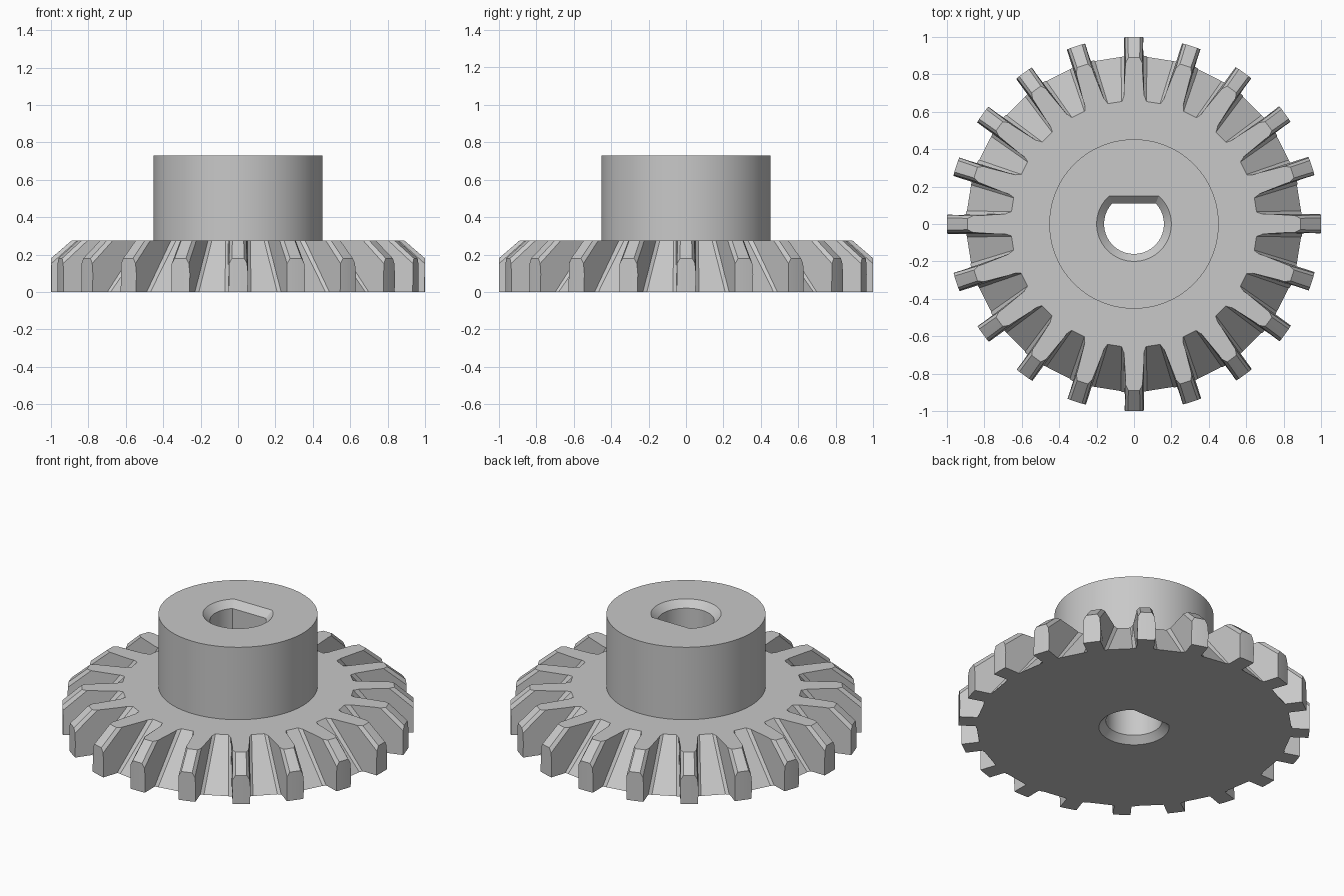
import bpy
import bmesh
from math import cos, sin, pi, radians, asin
from mathutils import Matrix

TEETH = 20
TOP = 0.275      # height of the toothed disc
HUB_TOP = 0.73

cube = bpy.data.objects.get("Cube")
if cube:
    bpy.data.objects.remove(cube)

steel = bpy.data.materials.new("grey metal")
steel.use_nodes = True
colour = (0.58, 0.58, 0.58, 1)
steel.diffuse_color = colour
steel.node_tree.nodes["Principled BSDF"].inputs["Base Color"].default_value = colour


def make_object(name, bm):
    bmesh.ops.recalc_face_normals(bm, faces=bm.faces)
    mesh = bpy.data.meshes.new(name)
    bm.to_mesh(mesh)
    bm.free()
    mesh.materials.append(steel)
    obj = bpy.data.objects.new(name, mesh)
    bpy.context.collection.objects.link(obj)
    return obj


def loft(bm, rings):
    """Closed solid through rings of equal point count."""
    loops = [[bm.verts.new(p) for p in ring] for ring in rings]
    n = len(loops[0])
    for a, b in zip(loops, loops[1:]):
        for i in range(n):
            j = (i + 1) % n
            bm.faces.new((a[i], a[j], b[j], b[i]))
    bm.faces.new(loops[0][::-1])
    bm.faces.new(loops[-1])


def cut(target, cutter):
    mod = target.modifiers.new("cut", 'BOOLEAN')
    mod.operation = 'DIFFERENCE'
    mod.solver = 'EXACT'
    mod.object = cutter
    bpy.context.view_layer.objects.active = target
    bpy.ops.object.modifier_apply(modifier=mod.name)
    bpy.data.objects.remove(cutter)


# Turned blank: disc with a bevelled rim and a round hub
def circle(r, z, steps=120):
    return [(r * cos(2 * pi * (i + 0.5) / steps), r * sin(2 * pi * (i + 0.5) / steps), z)
            for i in range(steps)]


bm = bmesh.new()
profile = [(1, 0), (1, 0.18), (0.89, TOP), (0.453, TOP), (0.453, HUB_TOP)]
loft(bm, [circle(r, z) for r, z in profile])
gear = make_object("bevel_gear", bm)

# Gaps between teeth: flank outline (radius, half tooth width) at base and top
base = [(1.6, 0.03), (1.22, 0.03), (1.17, 0.052), (0.9, 0.05), (0.893, 0.07)]
top = [(1.3, 0.03), (0.89, 0.03), (0.86, 0.045), (0.685, 0.054), (0.655, 0.066)]
pitch = 2 * pi / TEETH


def gap_ring(z, turn):
    t = z / TOP
    flank = [(a[0] + (b[0] - a[0]) * t, a[1] + (b[1] - a[1]) * t)
             for a, b in zip(base, top)]
    c, s = cos(pitch), sin(pitch)
    other = [(x * c + y * s, x * s - y * c) for x, y in reversed(flank)]
    spin = Matrix.Rotation(turn, 3, 'Z')
    return [spin @ Matrix.Translation((x, y, z)).translation for x, y in flank + other]


bm = bmesh.new()
for k in range(TEETH):
    loft(bm, [gap_ring(z, k * pitch) for z in (-0.04, 0.31)])
cut(gear, make_object("gap_cutter", bm))


# D-shaped shaft hole, flared at both ends
def d_ring(grow, z):
    r, flat = 0.16 + grow, 0.11 + grow
    a = asin(flat / r)
    start, sweep, steps = pi - a, pi + 2 * a, 48
    return [(r * cos(start + sweep * i / steps), r * sin(start + sweep * i / steps), z)
            for i in range(steps + 1)]


bm = bmesh.new()
loft(bm, [d_ring(g, z) for g, z in ((0.05, -0.01), (0, 0.04),
                                    (0, HUB_TOP - 0.04), (0.05, HUB_TOP + 0.01))])
cut(gear, make_object("bore_cutter", bm))

# Smooth round walls, crisp edges
bpy.ops.object.select_all(action='DESELECT')
gear.select_set(True)
bpy.context.view_layer.objects.active = gear
bpy.ops.object.shade_smooth_by_angle(angle=radians(12))
